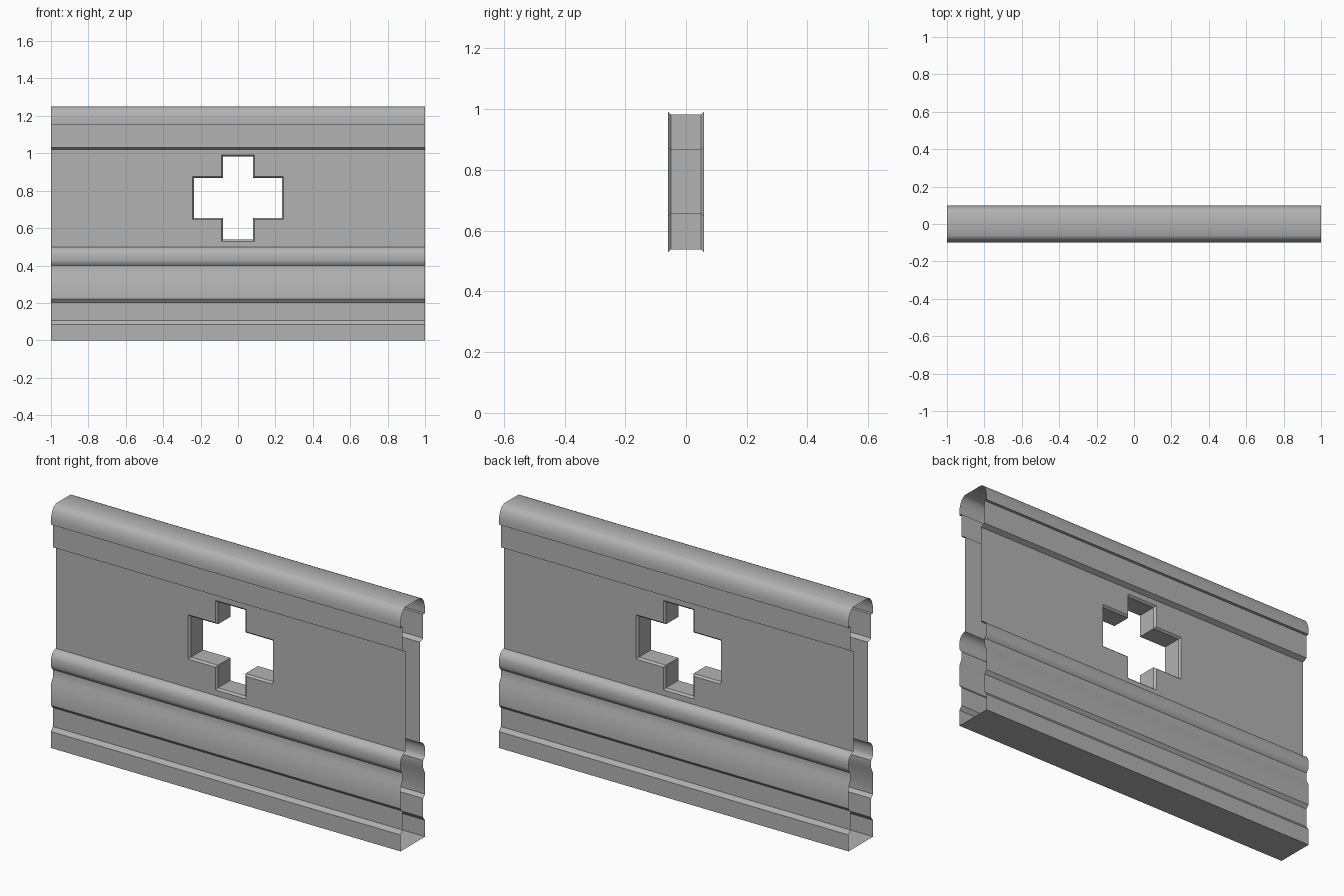
import bpy
import bmesh
from math import radians

cube = bpy.data.objects.get("Cube")
if cube:
    bpy.data.objects.remove(cube, do_unlink=True)

grey = bpy.data.materials.new("concrete grey")
grey.use_nodes = True
colour = (0.45, 0.45, 0.45, 1)
grey.diffuse_color = colour
grey.node_tree.nodes["Principled BSDF"].inputs["Base Color"].default_value = colour

HALF = 1.0                       # half length of the wall
WALL_Y, WALL_LOW, WALL_HIGH = 0.06, 0.50, 1.02


def make_object(name, quads, smooth=False):
    """Build a welded mesh from quads of coordinates."""
    bm = bmesh.new()
    for quad in quads:
        bm.faces.new([bm.verts.new(p) for p in quad])
    bmesh.ops.remove_doubles(bm, verts=bm.verts, dist=0.0005)
    mesh = bpy.data.meshes.new(name)
    bm.to_mesh(mesh)
    bm.free()
    mesh.materials.append(grey)
    obj = bpy.data.objects.new(name, mesh)
    bpy.context.collection.objects.link(obj)
    if smooth:
        bpy.ops.object.select_all(action="DESELECT")
        obj.select_set(True)
        bpy.context.view_layer.objects.active = obj
        bpy.ops.object.shade_smooth_by_angle(angle=radians(32))
    return obj


# Moulded half profiles as (depth, height), rising from the floor
base = [(0.1, 0), (0.1, 0.085), (0.085, 0.105), (0.085, 0.203),
        (0.1, 0.22), (0.1, 0.33), (0.085, 0.36), (0.085, 0.40),
        (0.096, 0.412), (0.1, 0.427), (0.1, 0.455), (0.096, 0.473),
        (0.087, 0.487), (0.075, 0.496), (WALL_Y, WALL_LOW)]
coping = [(WALL_Y, WALL_HIGH), (0.085, 1.032), (0.085, 1.155), (0.1, 1.155),
          (0.1, 1.18), (0.097, 1.202), (0.089, 1.223), (0.077, 1.24),
          (0.06, 1.249)]


def extrude_strip(points):
    """Sweep a (y, z) path along the length, leaving the ends open."""
    return [((-HALF, *p), (HALF, *p), (HALF, *q), (-HALF, *q))
            for p, q in zip(points, points[1:])]


def both_sides(half):
    front = [(-d, z) for d, z in half]
    return front, half[::-1]


# Base moulding, joined under the floor
front, back = both_sides(base)
make_object("base_moulding", extrude_strip(back + front), smooth=True)

# Coping, joined across the flat top
front, back = both_sides(coping)
make_object("coping", extrude_strip(front + back), smooth=True)

# Wall panels with the cross opening left out of the grid
ARM, STEM = 0.243, 0.088
xs = [-HALF, -ARM, -STEM, STEM, ARM, HALF]
zs = [WALL_LOW, 0.529, 0.646, 0.876, 0.992, WALL_HIGH]
for name, y in (("front_panel", -WALL_Y), ("back_panel", WALL_Y)):
    quads = []
    for i in range(5):
        for k in range(5):
            in_stem = i == 2 and 1 <= k <= 3
            in_arm = k == 2 and 1 <= i <= 3
            if in_stem or in_arm:
                continue
            quad = [(xs[i], y, zs[k]), (xs[i + 1], y, zs[k]),
                    (xs[i + 1], y, zs[k + 1]), (xs[i], y, zs[k + 1])]
            quads.append(quad if y < 0 else quad[::-1])
    make_object(name, quads)


def cross_ring(y, inset):
    """Cross outline, anticlockwise seen from the front."""
    a, s = ARM - inset, STEM - inset
    z0, z1 = zs[1] + inset, zs[2] + inset
    z2, z3 = zs[3] - inset, zs[4] - inset
    outline = [(-s, z0), (s, z0), (s, z1), (a, z1), (a, z2), (s, z2),
               (s, z3), (-s, z3), (-s, z2), (-a, z2), (-a, z1), (-s, z1)]
    return [(x, y, z) for x, z in outline]


# Tunnel through the wall with chamfered rims
rings = [cross_ring(-WALL_Y, 0), cross_ring(-0.05, 0.009),
         cross_ring(0.05, 0.009), cross_ring(WALL_Y, 0)]
quads = []
for near, far in zip(rings, rings[1:]):
    for i in range(12):
        j = (i + 1) % 12
        quads.append((near[i], near[j], far[j], far[i]))
make_object("cross_opening", quads)
